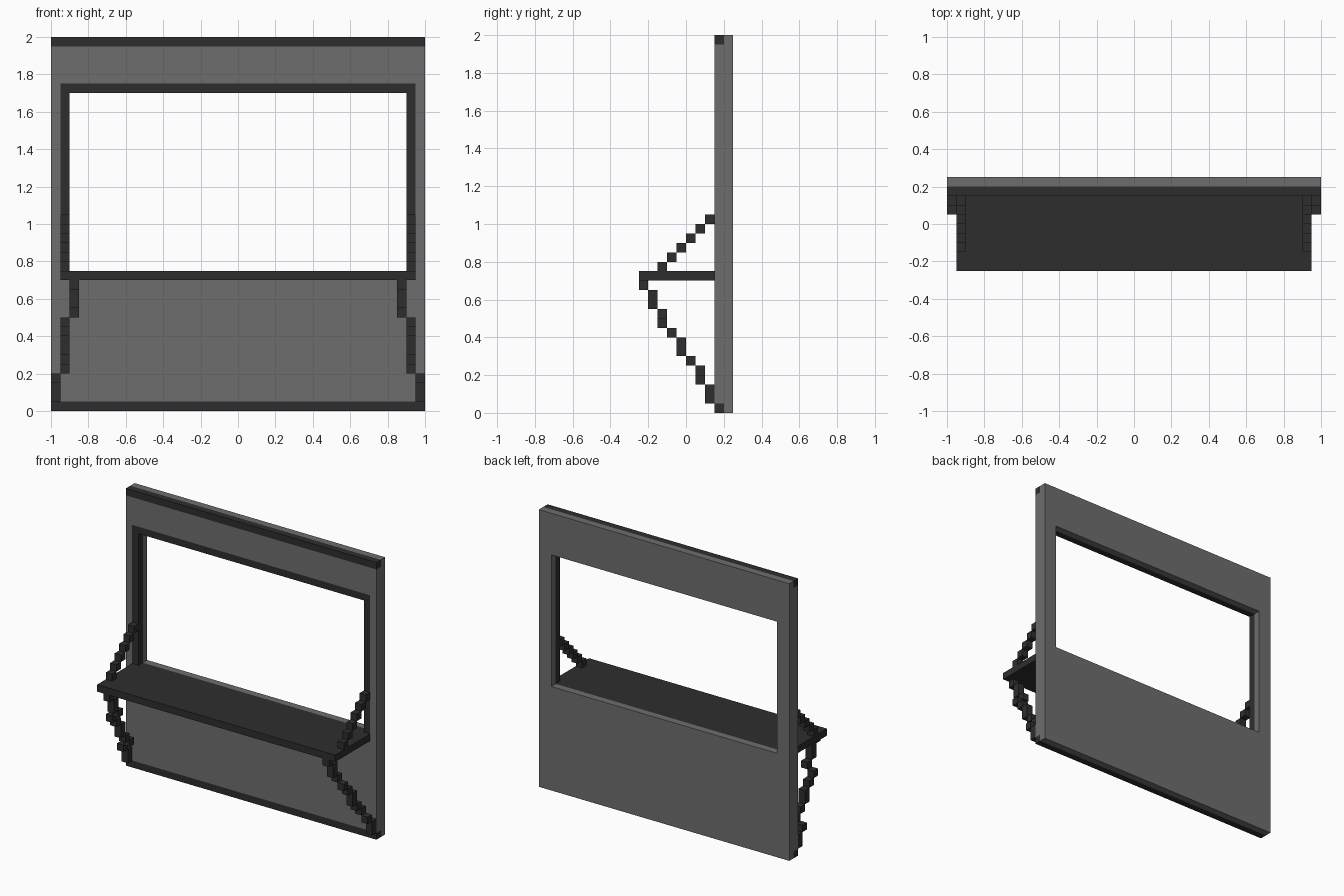
import bpy, bmesh

if "Cube" in bpy.data.objects:
    bpy.data.objects.remove(bpy.data.objects["Cube"])

V = 0.05  # block size


def material(name, value):
    m = bpy.data.materials.new(name)
    m.diffuse_color = (value, value, value, 1)
    m.use_nodes = True
    m.node_tree.nodes["Principled BSDF"].inputs["Base Color"].default_value = m.diffuse_color
    return m


grey = material("wall grey", 0.155)
dark = material("dark trim", 0.027)


def finish(name, bm, mats):
    bmesh.ops.recalc_face_normals(bm, faces=bm.faces)
    me = bpy.data.meshes.new(name)
    bm.to_mesh(me)
    bm.free()
    for m in mats:
        me.materials.append(m)
    ob = bpy.data.objects.new(name, me)
    bpy.context.collection.objects.link(ob)
    return ob


def add_box(bm, lo, hi):
    vs = bmesh.ops.create_cube(bm, size=1)["verts"]
    for v in vs:
        v.co = [lo[i] if v.co[i] < 0 else hi[i] for i in range(3)]


# Wall panel: grid of cells with a window opening; trim is inlaid in the front layer
xs = [-1, -0.95, -0.9, 0.9, 0.95, 1]
ys = [0.15, 0.2, 0.25]
zs = [0, 0.05, 0.7, 0.75, 1.7, 1.75, 1.95, 2]


def cell(i, j, k):
    """None for empty, 0 for wall, 1 for trim."""
    if not (0 <= i < 5 and 0 <= j < 2 and 0 <= k < 7):
        return None
    if i == 2 and k == 3:
        return None                      # window opening
    if j == 0:
        if k in (0, 6):
            return 1                     # bottom and top rails
        if 1 <= i <= 3 and 2 <= k <= 4:
            return 1                     # window frame
    return 0


bm = bmesh.new()
for i in range(5):
    for j in range(2):
        for k in range(7):
            c = cell(i, j, k)
            if c is None:
                continue
            idx = (i, j, k)
            for axis in range(3):
                for side in (0, 1):
                    n = list(idx)
                    n[axis] += 1 if side else -1
                    if cell(*n) is not None:
                        continue
                    a, b = [q for q in range(3) if q != axis]
                    verts = []
                    for da, db in ((0, 0), (1, 0), (1, 1), (0, 1)):
                        p = list(idx)
                        p[axis] += side
                        p[a] += da
                        p[b] += db
                        verts.append(bm.verts.new((xs[p[0]], ys[p[1]], zs[p[2]])))
                    bm.faces.new(verts).material_index = c
bmesh.ops.remove_doubles(bm, verts=bm.verts, dist=1e-5)
finish("window_wall", bm, [grey, dark])

# Counter shelf
bm = bmesh.new()
add_box(bm, (-0.95, -0.25, 0.7), (0.95, 0.15, 0.75))
finish("counter_shelf", bm, [dark])

# Stepped supports: chain above the shelf, brace below it, on both sides
upper = [(0.9, -0.15 + V * n, 0.75 + V * n) for n in range(6)]
brace_y = [0.1, 0.1, 0.05, 0.05, 0, -0.05, -0.05, -0.1, -0.15, -0.15, -0.2, -0.2, -0.25]
lower = [(0.95 if n < 3 else 0.9 if n < 9 else 0.85, y, V * (n + 1))
         for n, y in enumerate(brace_y)]
for part, blocks in (("shelf_chain", upper), ("shelf_brace", lower)):
    for side, s in (("left", -1), ("right", 1)):
        bm = bmesh.new()
        for x, y, z in blocks:
            x0, x1 = sorted((s * x, s * (x + V)))
            add_box(bm, (x0, y, z), (x1, y + V, z + V))
        finish(f"{side}_{part}", bm, [dark])
